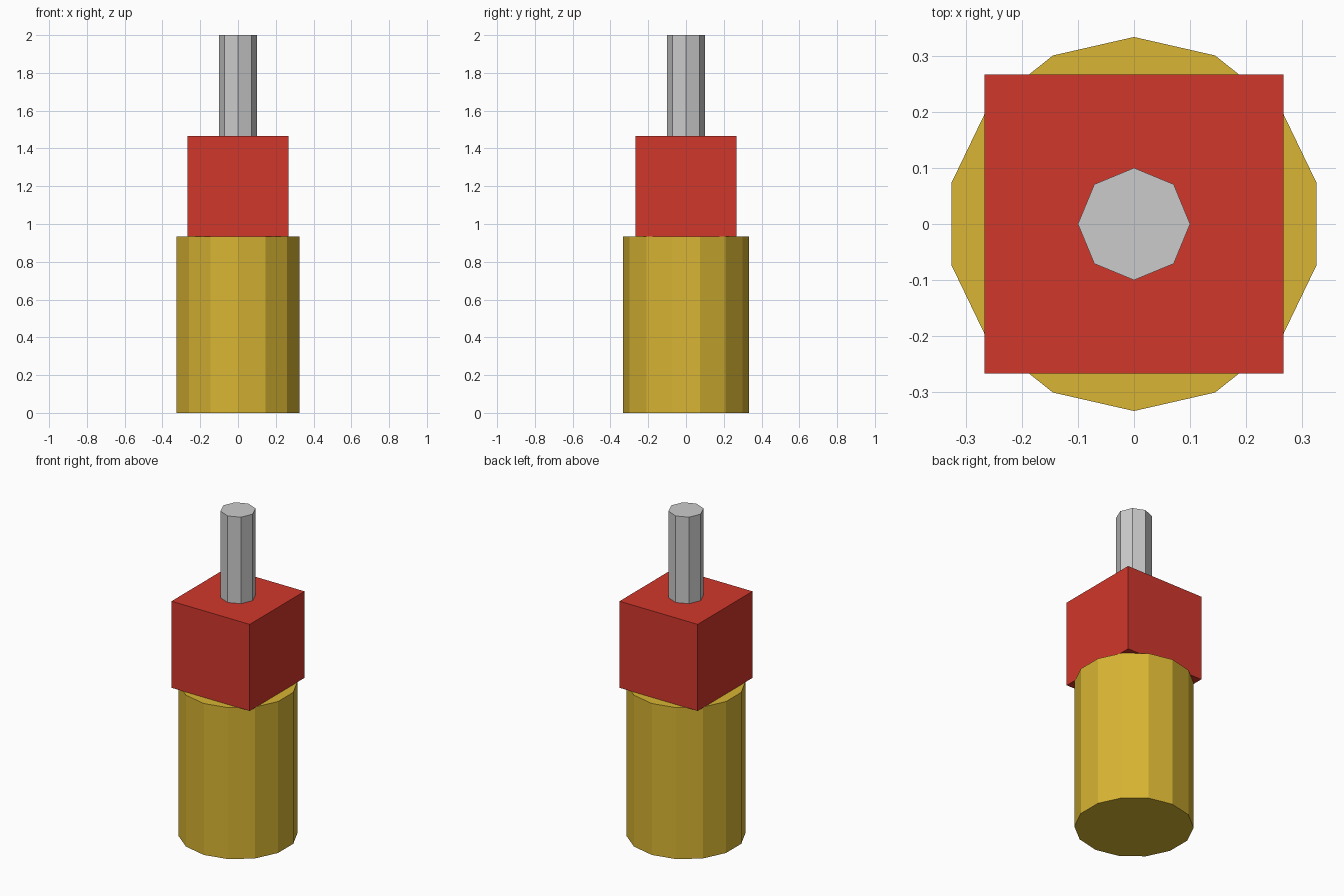
import bpy

if "Cube" in bpy.data.objects:
    bpy.data.objects.remove(bpy.data.objects["Cube"])


def paint(obj, name, rgb):
    mat = bpy.data.materials.new(name)
    mat.diffuse_color = (*rgb, 1)
    mat.use_nodes = True
    mat.node_tree.nodes["Principled BSDF"].inputs["Base Color"].default_value = mat.diffuse_color
    obj.data.materials.append(mat)


def prism(name, sides, radius, z0, z1):
    bpy.ops.mesh.primitive_cylinder_add(
        vertices=sides, radius=radius, depth=z1 - z0, location=(0, 0, (z0 + z1) / 2))
    obj = bpy.context.object
    obj.name = name
    return obj


BASE_TOP, BLOCK_TOP, TOP = 0.9333, 1.4667, 2.0

# Fourteen-sided handle
handle = prism("handle", 14, 0.3333, 0, BASE_TOP)
paint(handle, "gold", (0.69, 0.46, 0.033))

# Square block
bpy.ops.mesh.primitive_cube_add(
    size=BLOCK_TOP - BASE_TOP, location=(0, 0, (BASE_TOP + BLOCK_TOP) / 2))
block = bpy.context.object
block.name = "block"
paint(block, "red", (0.64, 0.038, 0.025))

# Eight-sided shaft
prism("shaft", 8, 0.1, BLOCK_TOP, TOP)
